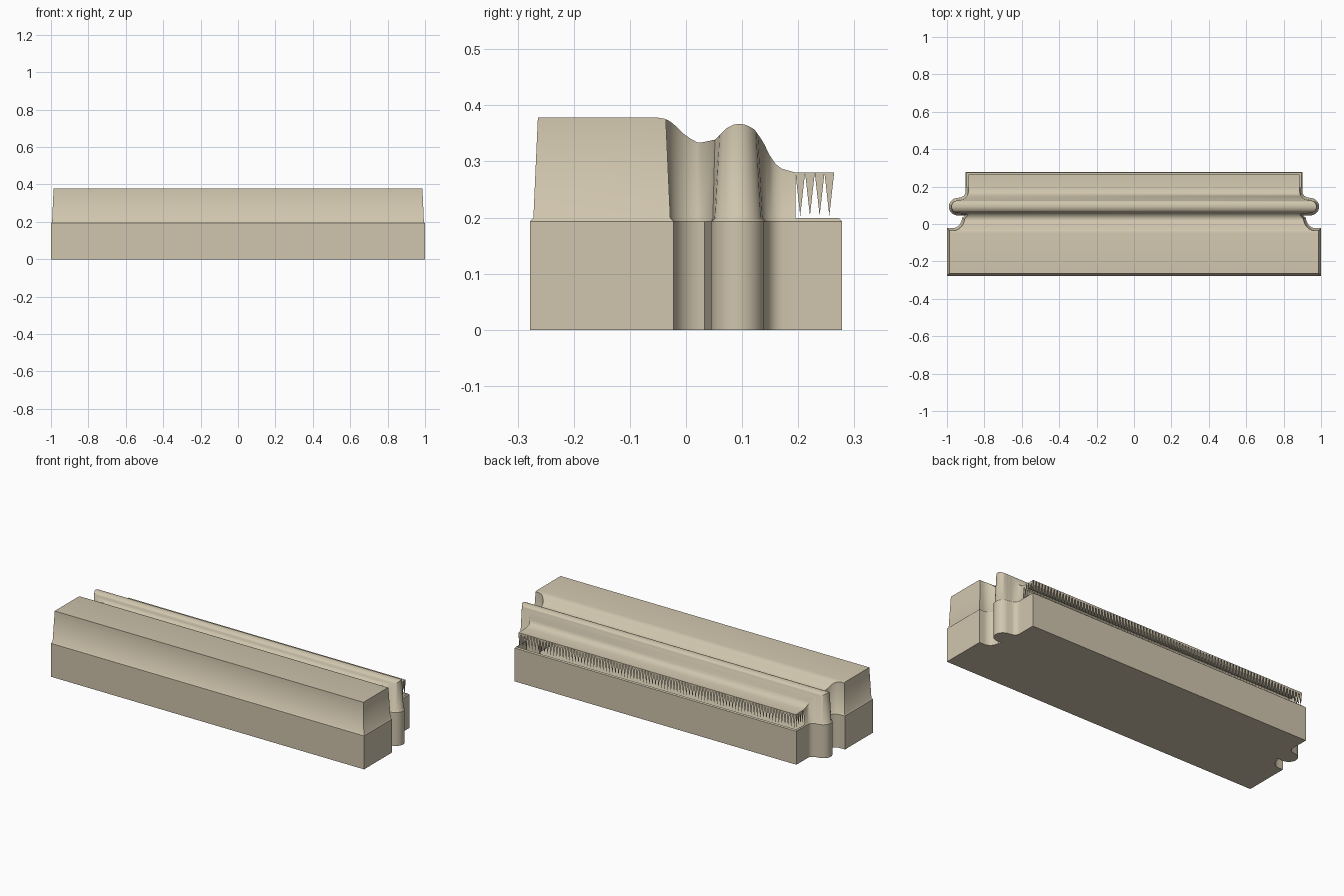
import bpy, bmesh, math
from mathutils import Vector

if "Cube" in bpy.data.objects:
    bpy.data.objects.remove(bpy.data.objects["Cube"])

stone = bpy.data.materials.new("warm_stone")
stone.diffuse_color = (0.63, 0.56, 0.42, 1)
stone.use_nodes = True
stone.node_tree.nodes["Principled BSDF"].inputs["Base Color"].default_value = stone.diffuse_color

# Height of the moulded top along the depth (y, z)
CROWN = [(-0.28, .378), (-0.05, .378), (-0.038, .376), (-0.027, .371), (-0.013, .358),
         (0, .345), (0.02, .334), (0.038, .332), (0.052, .339), (0.063, .350),
         (0.073, .360), (0.085, .3655), (0.095, .367), (0.108, .365), (0.122, .357),
         (0.137, .336), (0.150, .309), (0.160, .295), (0.172, .286), (0.185, .281),
         (0.2, .28), (0.28, .28)]


def crown(y):
    for (a, za), (b, zb) in zip(CROWN, CROWN[1:]):
        if y <= b:
            return za + (zb - za) * max(0, y - a) / (b - a)
    return CROWN[-1][1]


def arc(cx, cy, rx, ry, start, end, n):
    angles = [math.radians(start + (end - start) * i / n) for i in range(n + 1)]
    return [(cx + rx * math.cos(t), cy + ry * math.sin(t)) for t in angles]


# Right half of the footprint, front to back: block, cove, notch, bead, cove, back
half = [(1, -.278), (1, -.05), (1, -.038), (1, -.022)]
half += arc(.97, .033, .05, .055, 270, 180, 8)
half += [(.905, .045)]
half += arc(.94, .0925, .05, .0475, -90, 90, 14)
half += arc(.935, .172, .035, .03, 270, 180, 6)
half += [(.9, .195), (.9, .278)]
N = len(half)
loop = [Vector(p) for p in half] + [Vector((-x, y)) for x, y in reversed(half)]


def inset(pts, d):
    out = []
    for i, p in enumerate(pts):
        e1 = (p - pts[i - 1]).normalized()
        e2 = (pts[(i + 1) % len(pts)] - p).normalized()
        n1, n2 = Vector((-e1.y, e1.x)), Vector((-e2.y, e2.x))
        n = (n1 + n2).normalized()
        out.append(p + n * d * min(1.45, 1 / max(.3, n.dot(n1))))
    return out


def finish(bm, name, angle):
    bmesh.ops.recalc_face_normals(bm, faces=bm.faces)
    mesh = bpy.data.meshes.new(name)
    bm.to_mesh(mesh)
    bm.free()
    mesh.materials.append(stone)
    obj = bpy.data.objects.new(name, mesh)
    bpy.context.collection.objects.link(obj)
    bpy.ops.object.select_all(action='DESELECT')
    obj.select_set(True)
    bpy.context.view_layer.objects.active = obj
    bpy.ops.object.shade_smooth_by_angle(angle=math.radians(angle))


def ring(bm, pts, z):
    return [bm.verts.new((p.x, p.y, z(p.y) if callable(z) else z)) for p in pts]


def bridge(bm, a, b, skip=()):
    for i in range(len(a)):
        if i not in skip:
            j = (i + 1) % len(a)
            bm.faces.new((a[i], a[j], b[j], b[i]))


# Plinth with a flat underside
bm = bmesh.new()
bottom = ring(bm, loop, 0)
bridge(bm, bottom, ring(bm, loop, .193))
bm.faces.new(bottom[::-1])
finish(bm, "plinth", 35)

# Moulded body: bevelled lip, leaning walls and the swept top
bm = bmesh.new()
top_pts = inset(loop, .014)
edge = ring(bm, loop, .193)
lip = ring(bm, inset(loop, .006), .199)
top = ring(bm, top_pts, crown)
bridge(bm, edge, lip)
bridge(bm, lip, top, skip=(N - 2, N - 1, N))
for i in range(N - 1):
    bm.faces.new((top[i], top[i + 1], top[2 * N - 2 - i], top[2 * N - 1 - i]))
finish(bm, "moulded_body", 50)

# Row of hanging teeth round the open back
bm = bmesh.new()


def teeth(a, b, count):
    step = (b - a) / count
    for i in range(count):
        p, q = a + step * i, a + step * (i + 1)
        tip = (p + q) / 2
        bm.faces.new([bm.verts.new((p.x, p.y, .28)), bm.verts.new((tip.x, tip.y, .203)),
                      bm.verts.new((q.x, q.y, .28))])


teeth(top_pts[N - 2], top_pts[N - 1], 4)
teeth(top_pts[N - 1], top_pts[N], 90)
teeth(top_pts[N], top_pts[N + 1], 4)
finish(bm, "back_teeth", 30)
